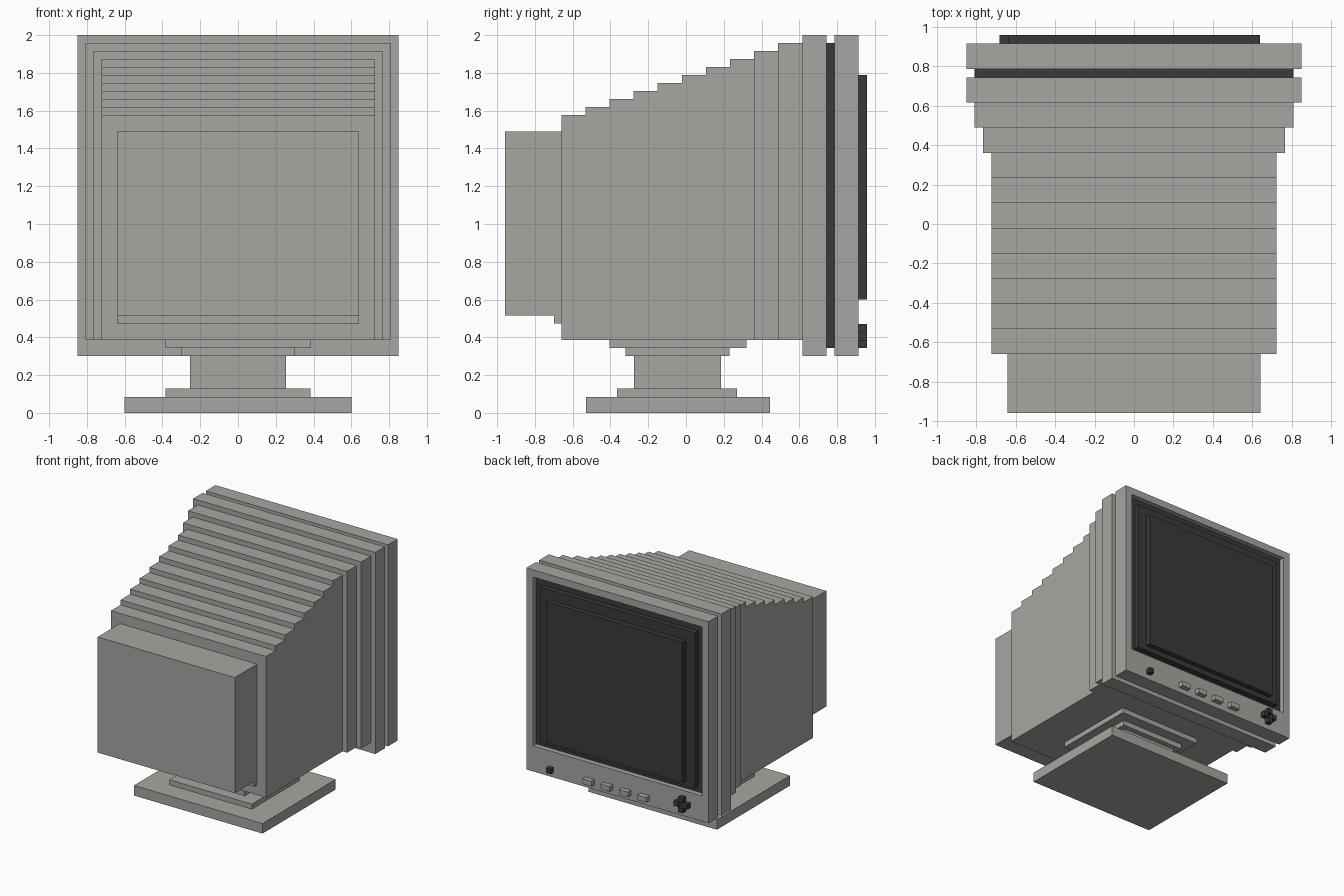
import bpy
import bmesh

old = bpy.data.objects.get("Cube")
if old:
    bpy.data.objects.remove(old, do_unlink=True)


def material(name, rgb):
    m = bpy.data.materials.new(name)
    m.use_nodes = True
    colour = (*rgb, 1.0)
    m.diffuse_color = colour
    bsdf = next(n for n in m.node_tree.nodes if n.type == 'BSDF_PRINCIPLED')
    bsdf.inputs["Base Color"].default_value = colour
    return m


GREY = material("warm grey plastic", (0.38, 0.39, 0.36))
DARK = material("charcoal", (0.042, 0.042, 0.042))


def finish(name, bm, *mats):
    bmesh.ops.recalc_face_normals(bm, faces=bm.faces)
    mesh = bpy.data.meshes.new(name)
    bm.to_mesh(mesh)
    bm.free()
    for m in mats:
        mesh.materials.append(m)
    ob = bpy.data.objects.new(name, mesh)
    bpy.context.collection.objects.link(ob)
    return ob


def box_mesh(x, y, z):
    """Box from (min, max) ranges on each axis."""
    bm = bmesh.new()
    bmesh.ops.create_cube(bm, size=1)
    for v in bm.verts:
        v.co = [r[0] if c < 0 else r[1] for r, c in zip((x, y, z), v.co)]
    return bm


def box(name, x, y, z, mat=GREY):
    return finish(name, box_mesh(x, y, z), mat)


def wide(half):
    return (-half, half)


# Stand: square foot, collar, neck and two plates under the housing
box("stand_foot", wide(0.60), (-0.53, 0.445), (0, 0.085))
box("stand_collar", wide(0.385), (-0.365, 0.27), (0.085, 0.128))
box("stand_neck", wide(0.255), (-0.275, 0.185), (0.128, 0.30))
box("neck_plate", wide(0.30), (-0.32, 0.23), (0.30, 0.343))
box("swivel_plate", wide(0.385), (-0.405, 0.32), (0.343, 0.386))

# Tube cover and the short ledge below it
box("tube_cover", wide(0.64), (-0.957, -0.66), (0.515, 1.49))
box("tube_cover_ledge", wide(0.64), (-0.70, -0.66), (0.472, 0.515))

# Main housing: stair-stepped side profile extruded across x
STEP_Y, STEP_Z, BOTTOM = 0.1276, 0.0425, 0.386
profile = [(-0.66, BOTTOM)]
for i in range(8):
    y, z = -0.66 + i * STEP_Y, 1.576 + i * STEP_Z
    profile += [(y, z), (y + STEP_Y, z)]
profile.append((-0.66 + 8 * STEP_Y, BOTTOM))
bm = bmesh.new()
side = bm.faces.new([bm.verts.new((-0.723, y, z)) for y, z in profile])
extruded = bmesh.ops.extrude_face_region(bm, geom=[side])["geom"]
bmesh.ops.translate(bm, vec=(1.446, 0, 0),
                    verts=[g for g in extruded if isinstance(g, bmesh.types.BMVert)])
finish("stepped_housing", bm, GREY)

# Flared collars, shell rim and the dark seam behind the bezel
box("inner_collar", wide(0.765), (0.361, 0.488), (BOTTOM, 1.916))
box("outer_collar", wide(0.808), (0.488, 0.616), (BOTTOM, 1.958))
box("shell_rim", wide(0.85), (0.616, 0.743), (0.30, 2.0))
box("seam", wide(0.808), (0.743, 0.786), (0.343, 1.958), DARK)

# Bezel with a recessed dark well for the screen
bm = box_mesh(wide(0.85), (0.786, 0.914), (0.30, 2.0))
bm.normal_update()
face = max(bm.faces, key=lambda f: f.calc_center_median().y)
bmesh.ops.inset_region(bm, faces=[face], thickness=0.085)
for v in face.verts:
    if v.co.z < 1:
        v.co.z = 0.515
well = bmesh.ops.extrude_face_region(bm, geom=[face])["geom"]
bmesh.ops.delete(bm, geom=[face], context='FACES_ONLY') if face.is_valid else None
for g in well:
    if isinstance(g, bmesh.types.BMVert):
        g.co.y = 0.871
    elif isinstance(g, bmesh.types.BMFace):
        g.material_index = 1
finish("bezel", bm, GREY, DARK)

# Screen surround and raised glass
box("screen_surround", wide(0.723), (0.871, 0.914), (0.558, 1.873), DARK)
box("screen_glass", wide(0.638), (0.914, 0.957), (0.60, 1.788), DARK)

# Control row: lamp, four buttons and a four-way pad
U = 0.0425
FRONT = (0.914, 0.957)
box("power_lamp", (0.595, 0.638), FRONT, (0.343, 0.386), DARK)
for i in range(4):
    x = 0.255 - i * 4 * U
    box(f"button_{i + 1}", (x - U, x + U), FRONT, (0.343, 0.386))
for name, dx, dz in (("left", 1, 0), ("right", -1, 0), ("top", 0, 1), ("bottom", 0, -1)):
    x, z = -0.617 + dx * U, 0.407 + dz * U
    box(f"pad_{name}", (x - U / 2, x + U / 2), FRONT, (z - U / 2, z + U / 2), DARK)
